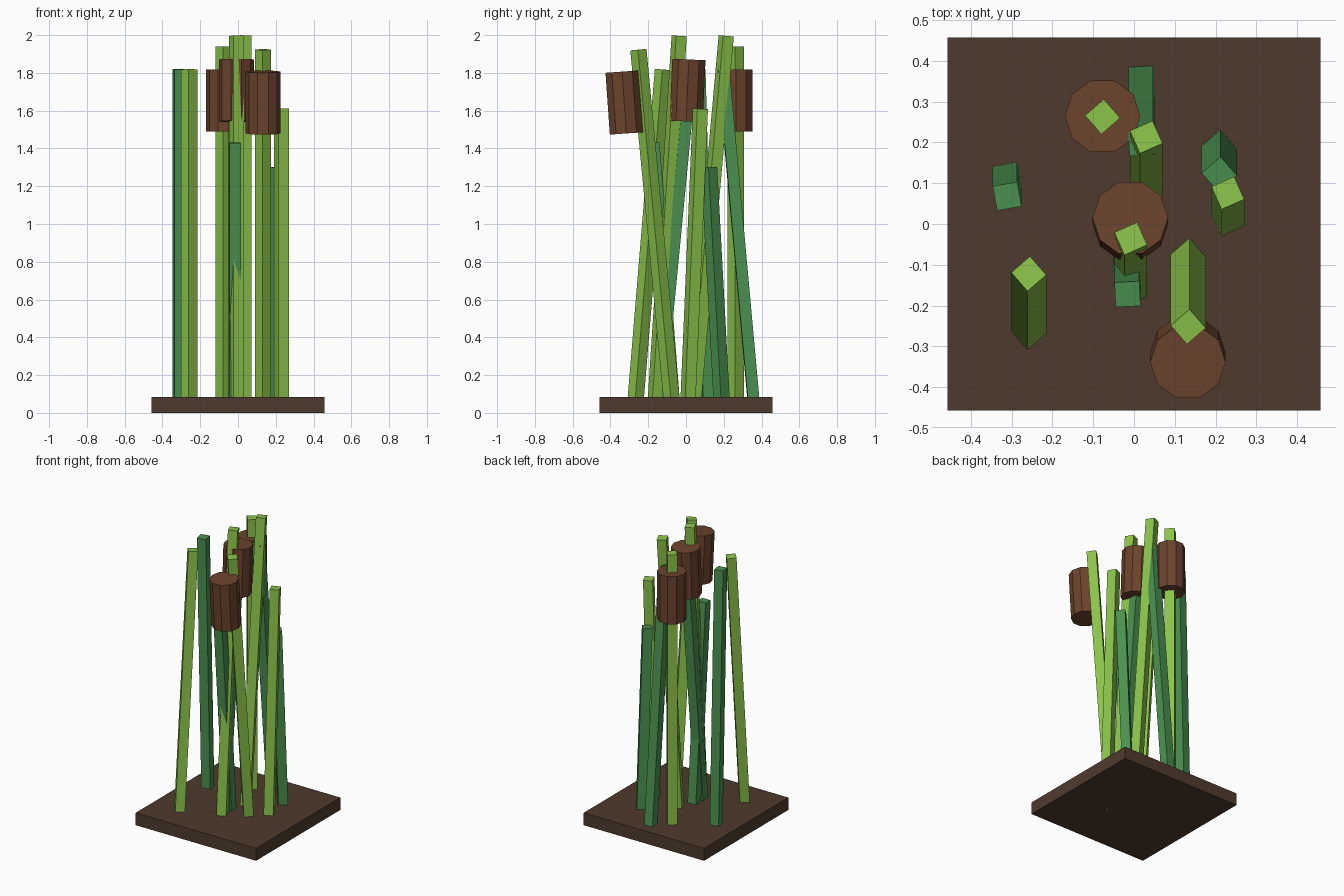
import bpy, bmesh, math
from mathutils import Matrix, Vector

if "Cube" in bpy.data.objects:
    bpy.data.objects.remove(bpy.data.objects["Cube"])


def material(name, r, g, b):
    def lin(c):
        c /= 255
        return c / 12.92 if c <= 0.04045 else ((c + 0.055) / 1.055) ** 2.4
    m = bpy.data.materials.new(name)
    m.diffuse_color = (lin(r), lin(g), lin(b), 1)
    m.use_nodes = True
    m.node_tree.nodes["Principled BSDF"].inputs["Base Color"].default_value = m.diffuse_color
    return m


LIGHT = material("light green", 139, 195, 74)
DARK = material("dark green", 74, 145, 80)
BROWN = material("seed head brown", 108, 67, 45)
SOIL = material("soil brown", 79, 58, 45)


def add(name, mat, bm, matrix):
    me = bpy.data.meshes.new(name)
    bm.transform(matrix)
    bm.to_mesh(me)
    bm.free()
    me.materials.append(mat)
    bpy.context.collection.objects.link(bpy.data.objects.new(name, me))


def box(name, mat, size, matrix):
    bm = bmesh.new()
    bmesh.ops.create_cube(bm, size=1)
    add(name, mat, bm, matrix @ Matrix.Diagonal((*size, 1)))


def stalk(name, mat, x, y_base, y_top, height, yaw):
    """Square rod from the ground, leaning in y, turned about its own axis."""
    a, b = Vector((x, y_base, 0.003)), Vector((x, y_top, height - 0.002))
    tilt = math.atan2(y_base - y_top, b.z - a.z)
    m = (Matrix.Translation((a + b) / 2) @ Matrix.Rotation(tilt, 4, 'X')
         @ Matrix.Rotation(math.radians(yaw), 4, 'Z'))
    box(name, mat, (0.061, 0.061, (b - a).length), m)


def seed_head(name, x, y, z, tilt):
    """Ten-sided brown cylinder with a corner on +x."""
    bm = bmesh.new()
    bmesh.ops.create_cone(bm, cap_ends=True, segments=10, radius1=0.0925,
                          radius2=0.0925, depth=0.328)
    m = (Matrix.Translation((x, y, z)) @ Matrix.Rotation(tilt, 4, 'X')
         @ Matrix.Rotation(math.pi / 2, 4, 'Z'))
    add(name, BROWN, bm, m)


# Ground slab
box("base", SOIL, (0.915, 0.915, 0.085), Matrix.Translation((0, 0, 0.0425)))

# Light stems: x, base y, top y, height, yaw
stems = [(-0.258, -0.272, -0.122, 1.82, 41), (0.133, -0.07, -0.252, 1.925, 41),
         (-0.008, -0.167, -0.036, 1.998, 24), (0.03, 0.035, 0.213, 1.998, 24),
         (0.23, 0.008, 0.076, 1.612, 24), (-0.077, 0.263, 0.263, 1.942, 41)]
for i, s in enumerate(stems):
    stalk(f"stem_{i + 1}", LIGHT, *s)

# Dark leaves
leaves = [(-0.311, 0.118, 0.068, 1.822, 10), (-0.016, -0.06, -0.172, 1.432, 3),
          (0.018, 0.363, 0.198, 1.82, 3), (0.209, 0.192, 0.122, 1.303, 41),
          (-0.018, -0.15, 0.01, 1.66, 5)]
for i, s in enumerate(leaves):
    stalk(f"leaf_{i + 1}", DARK, *s)

# Seed heads
seed_head("seed_head_back", -0.077, 0.264, 1.654, 0)
seed_head("seed_head_middle", -0.009, 0.008, 1.707, -0.045)
seed_head("seed_head_front", 0.132, -0.327, 1.643, 0.07)
